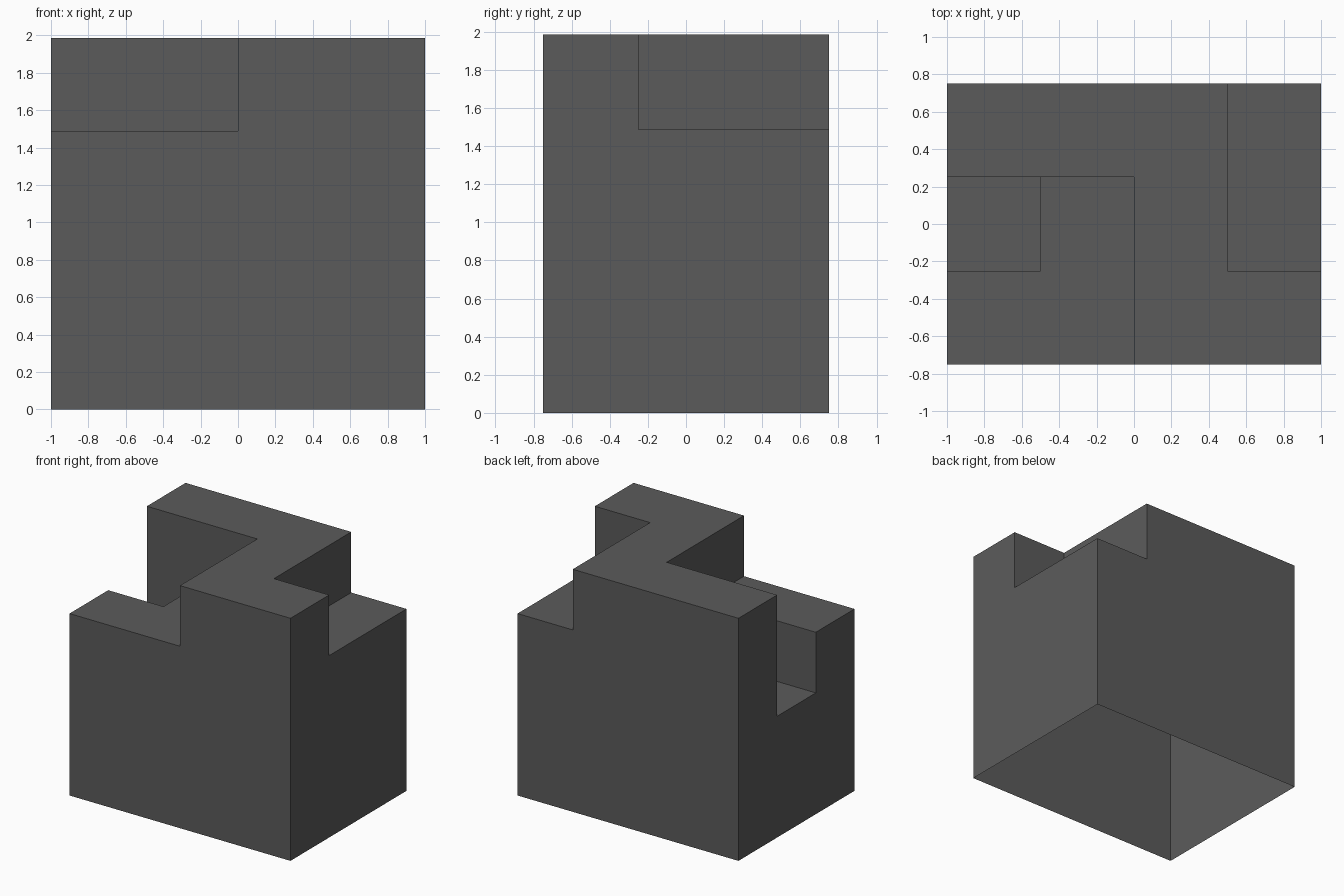
import bpy, bmesh
from mathutils import Vector

if "Cube" in bpy.data.objects:
    bpy.data.objects.remove(bpy.data.objects["Cube"])

# Block sizes: half-unit cells, four levels high
CELL = 0.5
LEVEL = 1.985 / 4

# Height in levels of each cell (rows front to back, columns left to right)
HEIGHTS = [
    [3, 3, 4, 4],
    [2, 3, 4, 3],
    [4, 4, 4, 3],
]


def filled(i, j, k):
    return 0 <= i < 4 and 0 <= j < 3 and k < HEIGHTS[j][i]


# Hollow stepped shell: a face wherever a filled cell meets air, open underneath
bm = bmesh.new()
DIRECTIONS = [(1, 0, 0), (-1, 0, 0), (0, 1, 0), (0, -1, 0), (0, 0, 1)]
for j in range(3):
    for i in range(4):
        for k in range(HEIGHTS[j][i]):
            centre = Vector((i + 0.5, j + 0.5, k + 0.5))
            for d in DIRECTIONS:
                if filled(i + d[0], j + d[1], k + d[2]):
                    continue
                n = Vector(d)
                u = Vector((d[1], d[2], d[0])) * 0.5
                v = n.cross(u)
                corners = [centre + n * 0.5 + a * u + b * v
                           for a, b in ((-1, -1), (1, -1), (1, 1), (-1, 1))]
                bm.faces.new([bm.verts.new(((c.x - 2) * CELL,
                                            (c.y - 1.5) * CELL,
                                            c.z * LEVEL)) for c in corners])

# Weld the cells and merge coplanar faces into clean large ones
bmesh.ops.remove_doubles(bm, verts=bm.verts, dist=0.001)
bmesh.ops.dissolve_limit(bm, angle_limit=0.02, verts=bm.verts, edges=bm.edges)

mesh = bpy.data.meshes.new("stepped_block")
bm.to_mesh(mesh)
bm.free()

# Single dark grey colour
grey = bpy.data.materials.new("dark grey")
grey.diffuse_color = (0.105, 0.105, 0.105, 1)
grey.use_nodes = True
grey.node_tree.nodes["Principled BSDF"].inputs["Base Color"].default_value = grey.diffuse_color
mesh.materials.append(grey)

block = bpy.data.objects.new("stepped_block", mesh)
bpy.context.collection.objects.link(block)
